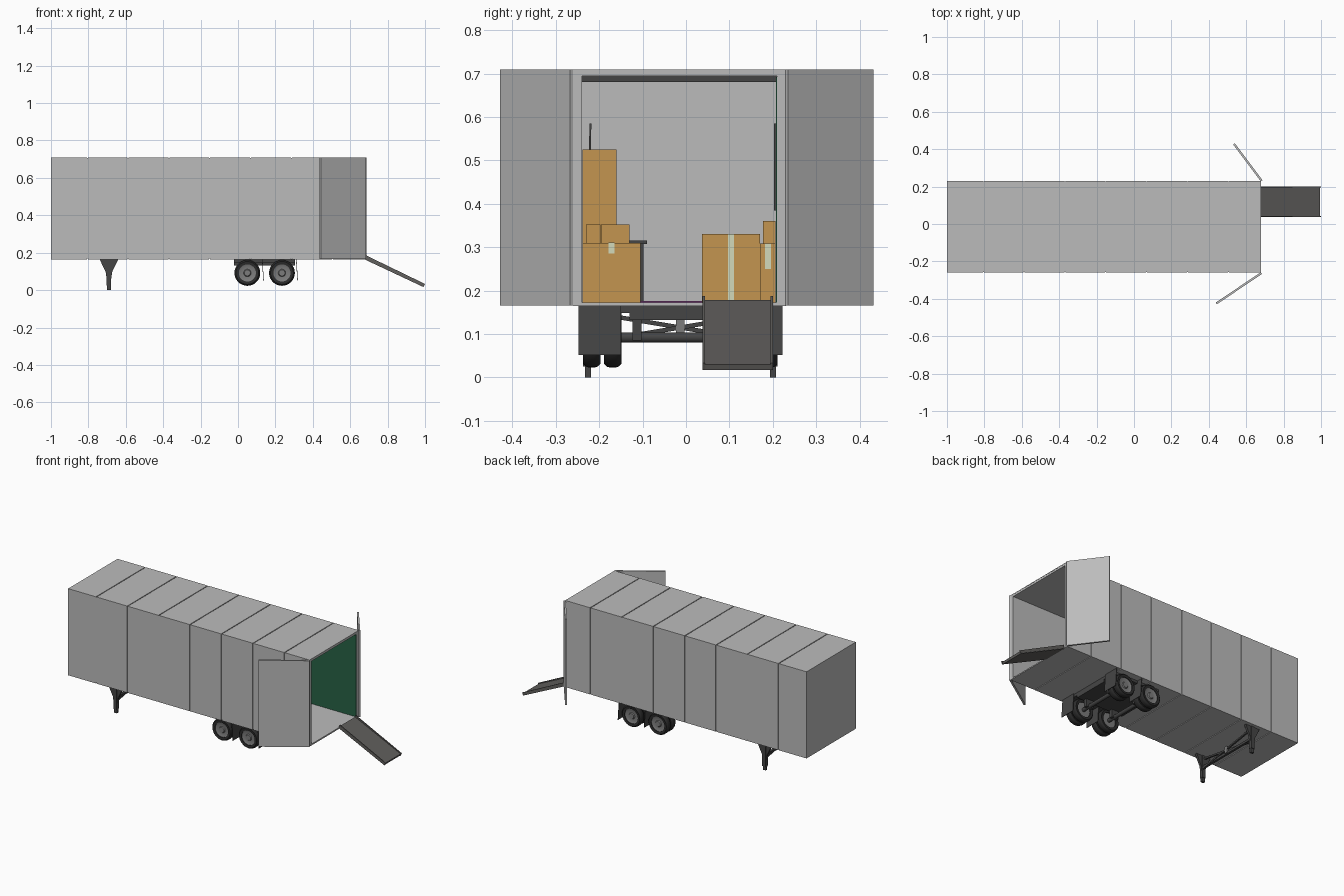
import bpy, bmesh, math
from mathutils import Vector

if "Cube" in bpy.data.objects:
    bpy.data.objects.remove(bpy.data.objects["Cube"])

def material(name, r, g, b):
    m = bpy.data.materials.new(name)
    m.diffuse_color = (r, g, b, 1)
    m.use_nodes = True
    m.node_tree.nodes["Principled BSDF"].inputs["Base Color"].default_value = m.diffuse_color
    return m

DARK = material("dark_steel", .06, .06, .06)
RUBBER = material("rubber", .025, .025, .025)
HUB = material("hub_grey", .2, .2, .2)
RAMP = material("ramp_grey", .12, .115, .11)
BODY = material("body_grey", .5, .5, .5)
GREEN = material("green_wall", .02, .12, .06)
CARD = material("cardboard", .55, .3, .08)
TAPE = material("tape", .65, .7, .5)
RUG = material("purple_rug", .2, .05, .2)
YC = -0.013          # centre line of the trailer

def make(name, verts, faces, mat):
    me = bpy.data.meshes.new(name)
    me.from_pydata([tuple(v) for v in verts], [], faces)
    bm = bmesh.new()
    bm.from_mesh(me)
    bmesh.ops.recalc_face_normals(bm, faces=bm.faces)
    bm.to_mesh(me)
    bm.free()
    ob = bpy.data.objects.new(name, me)
    bpy.context.collection.objects.link(ob)
    if mat:
        me.materials.append(mat)
    return ob

def prism(name, profile, offset, mat):
    """Extrude a closed 3D outline along an offset vector."""
    n, o = len(profile), Vector(offset)
    vs = [Vector(p) for p in profile]
    vs += [v + o for v in vs]
    fs = [tuple(range(n)), tuple(range(n, 2 * n))]
    fs += [(i, (i + 1) % n, n + (i + 1) % n, n + i) for i in range(n)]
    return make(name, vs, fs, mat)

def box(name, x0, x1, y0, y1, z0, z1, mat):
    return prism(name, [(x0, y0, z0), (x1, y0, z0), (x1, y1, z0), (x0, y1, z0)], (0, 0, z1 - z0), mat)

def sleeve(name, x0, x1, outer, inner, mat):
    """Rectangular tube along x; rects are (y0, y1, z0, z1)."""
    vs = []
    for x in (x0, x1):
        for a, b, c, d in (outer, inner):
            vs += [(x, a, c), (x, b, c), (x, b, d), (x, a, d)]
    fs = []
    for i in range(4):
        j = (i + 1) % 4
        fs += [(i, j, 8 + j, 8 + i), (4 + i, 4 + j, 12 + j, 12 + i),
               (i, j, 4 + j, 4 + i), (8 + i, 8 + j, 12 + j, 12 + i)]
    return make(name, vs, fs, mat)

def lathe(name, profile, centre, mat, closed=False, seg=32):
    """Revolve (radius, y) points about the y axis."""
    n, c = len(profile), Vector(centre)
    vs = [c + Vector((r * math.cos(2 * math.pi * k / seg), y, r * math.sin(2 * math.pi * k / seg)))
          for k in range(seg) for r, y in profile]
    fs = []
    for k in range(seg):
        a, b = k * n, (k + 1) % seg * n
        fs += [(a + i, a + (i + 1) % n, b + (i + 1) % n, b + i) for i in range(n if closed else n - 1)]
    if not closed:
        fs += [tuple(k * n for k in range(seg)), tuple(k * n + n - 1 for k in range(seg))]
    ob = make(name, vs, fs, mat)
    bpy.ops.object.select_all(action='DESELECT')
    ob.select_set(True)
    bpy.context.view_layer.objects.active = ob
    bpy.ops.object.shade_smooth_by_angle(angle=math.radians(35))
    return ob

def bar(name, p, q, r, mat):
    """Square bar between two points in a plane of constant x."""
    p, q = Vector(p), Vector(q)
    d = (q - p).normalized()
    u = d.cross(Vector((1, 0, 0))).normalized() * r
    w = Vector((r, 0, 0))
    return prism(name, [p + u + w, p - u + w, p - u - w, p + u - w], q - p, mat)

# Cargo shell: inner tube, front wall and outer panels split by seams
OUT, SEAM, IN = (-.26, .23, .165, .71), (-.256, .226, .169, .706), (-.24, .21, .173, .694)
sleeve("cargo_liner", -.998, .679, SEAM, IN, BODY)
cuts = [-1, -.805, -.587, -.37, -.153, .067, .287, .505, .68]
for i in range(8):
    a = cuts[i] + (.0025 if i else 0)
    b = cuts[i + 1] - (.0025 if i < 7 else 0)
    sleeve("outer_panel", a, b, OUT, SEAM, BODY)
box("front_wall", -1, -.985, -.26, .23, .165, .71, BODY)

# Open rear doors
for hy, tx, ty in ((.228, .53, .425), (-.258, .437, -.42)):
    d = Vector((tx - .678, ty - hy, 0))
    t = Vector((d.y, -d.x, 0)).normalized() * (.011 if hy > 0 else -.011)
    h = Vector((.678, hy, .166))
    prism("rear_door", [h, h + d, h + d + t, h + t], (0, 0, .543), BODY)

# Loading ramp with raised edges
prism("ramp", [(.678, .042, .178), (.995, .042, .03), (.99, .042, .017), (.675, .042, .165)], (0, .156, 0), RAMP)
for y in (.038, .195):
    prism("ramp_edge", [(.68, y, .188), (1, y, .033), (.992, y, .017), (.675, y, .166)], (0, .006, 0), RAMP)

# Wheels: two dual axles
for x in (.05, .235):
    for s in (-1, 1):
        for off, w in ((.204, .018), (.156, .018)):
            tyre = [(.046, -w), (.061, -w - .002), (.067, -w + .004), (.069, -w * .4),
                    (.069, w * .4), (.067, w - .004), (.061, w + .002), (.046, w)]
            c = (x, YC + s * off, .092)
            lathe("tyre", tyre, c, RUBBER, closed=True)
            o = s * w
            lathe("wheel_hub", [(.047, -o * .6), (.047, o * .8), (.041, o * .6), (.02, o * .6), (.016, o * .9)], c, HUB)
    lathe("axle", [(.012, -.2), (.012, .2)], (x, YC, .092), DARK, seg=12)
    for s in (-1, 1):
        box("axle_hanger", x - .025, x + .025, YC + s * .1 - .01, YC + s * .1 + .01, .085, .14, DARK)

# Suspension frame and mud flaps
box("suspension_frame", -.022, .305, -.13, .104, .132, .166, DARK)
for s in (-1, 1):
    y = sorted((YC + s * .137, YC + s * .235))
    box("frame_side", -.022, .305, min(YC + s * .1, YC + s * .2), max(YC + s * .1, YC + s * .2), .148, .166, DARK)
    for x in (.128, .31):
        prism("mud_flap", [(x, y[0], .166), (x + .003, y[0], .166), (x + .01, y[0], .052), (x + .007, y[0], .052)],
              (0, y[1] - y[0], 0), DARK)

# Landing legs: a tapered gusset plus foot
half = [(.05, .166), (.036, .135), (.018, .1), (.012, .06), (.01, 0)]
for s in (-1, 1):
    yc = YC + s * .213
    prof = [(-.69 + a, yc - .007, z) for a, z in half] + [(-.69 - a, yc - .007, z) for a, z in reversed(half)]
    prism("landing_leg", prof, (0, .014, 0), DARK)
    box("leg_post", -.702, -.678, yc - .011, yc + .011, .025, .166, DARK)
# Bracing between the legs
for s in (-1, 1):
    bar("cross_brace", (-.69 + s * .006, YC - .21, .115 - s * .035), (-.69 + s * .006, YC + .21, .115 + s * .035), .005, DARK)
bar("leg_tie", (-.69, YC - .213, .092), (-.69, YC + .213, .092), .007, DARK)
box("brace_plate", -.702, -.678, YC - .01, YC + .01, .09, .132, HUB)

# Interior fittings
box("side_lining", -.98, .676, .207, .2105, .173, .692, GREEN)
box("wall_board", -.6, -.15, .203, .208, .385, .585, DARK)
box("floor_rug", -.7, -.1, -.16, .14, .172, .176, RUG)
box("ceiling_rail", -.12, -.09, -.24, .21, .681, .694, DARK)
box("table_top", -.6, -.25, -.238, -.09, .307, .316, DARK)
for x in (-.59, -.27):
    box("table_leg", x, x + .012, -.11, -.098, .173, .308, DARK)
prism("screen", [(-.55, -.23, .34), (-.55, -.224, .34), (-.55, -.218, .585), (-.55, -.222, .585)], (.25, 0, 0), DARK)

# Cardboard boxes (x0, x1, y0, y1, z0, z1) with tape strips
boxes = [(.16, .35, -.238, -.105, .173, .31), (.2, .3, -.23, -.197, .31, .352), (.18, .27, -.196, -.13, .31, .352),
         (.0, .15, -.238, -.16, .173, .525), (.1, .33, .037, .17, .173, .33),
         (.18, .34, .171, .206, .173, .308), (.2, .3, .178, .206, .308, .36)]
for b in boxes:
    box("cardboard_box", *b, CARD)
for i, drop in ((0, .025), (4, .157), (5, .058)):
    x0, x1, y0, y1, z0, z1 = boxes[i]
    m = (y0 + y1) / 2
    box("tape_strip", x0 - .001, x1 + .001, m - .007, m + .007, z1 - drop, z1 + .001, TAPE)
